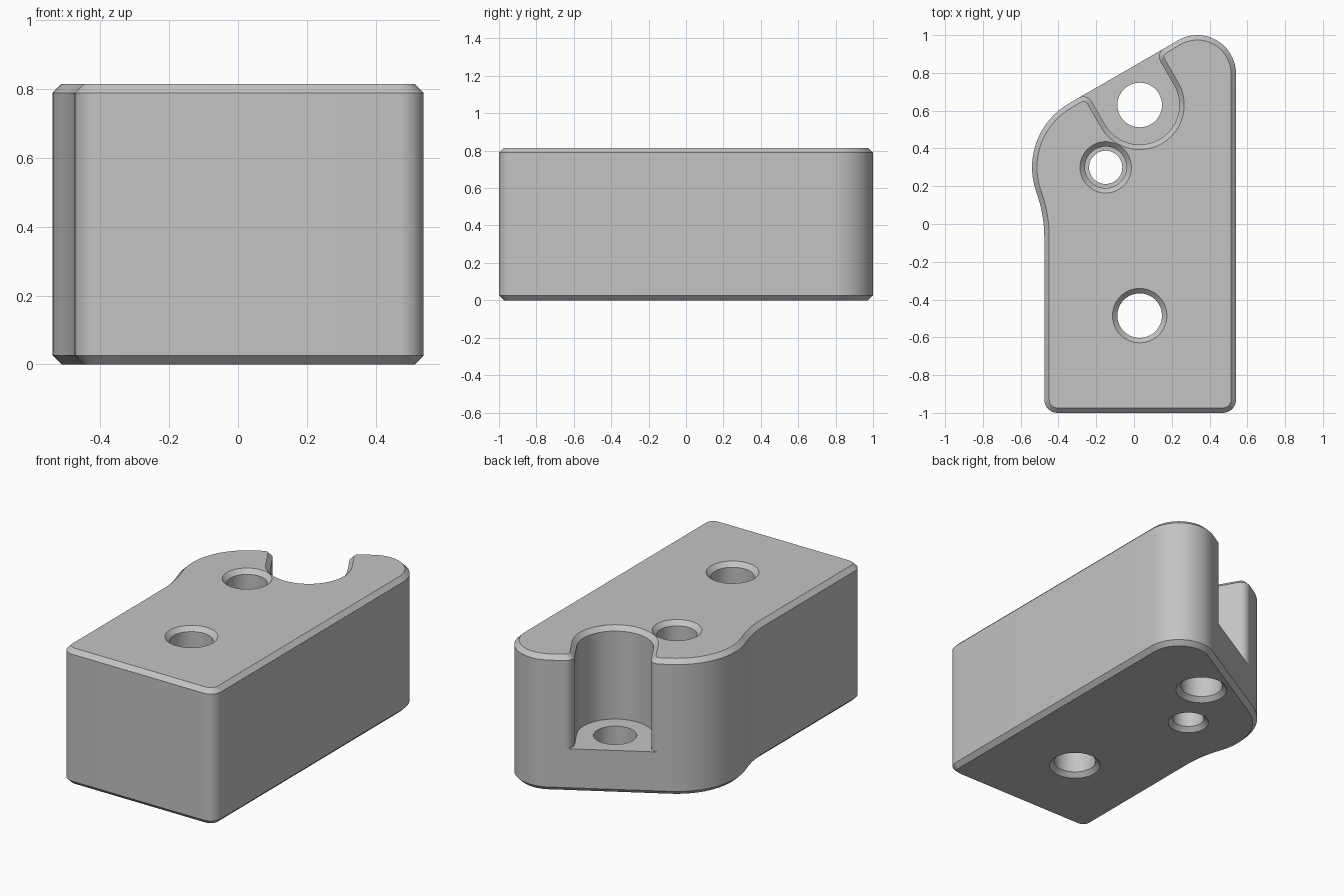
import bpy
import bmesh
from math import sin, cos, radians, pi
from mathutils import Vector

cube = bpy.data.objects.get("Cube")
if cube:
    bpy.data.objects.remove(cube, do_unlink=True)

HEIGHT, CHAMFER, FLOOR = 0.815, 0.026, 0.26
SLANT = radians(30)   # direction of the slanted back edge
EDGE = 0.725          # distance of that edge from the origin

grey = bpy.data.materials.new("plain grey")
grey.use_nodes = True
grey.diffuse_color = (0.55, 0.55, 0.55, 1)
grey.node_tree.nodes["Principled BSDF"].inputs["Base Color"].default_value = grey.diffuse_color


def arc(centre, radius, start, end, step=5):
    n = max(2, round(abs(end - start) / step))
    angles = [radians(start + (end - start) * i / n) for i in range(n + 1)]
    return [Vector((centre[0] + radius * cos(a), centre[1] + radius * sin(a))) for a in angles]


def on_slant(along, out):
    return (along * cos(SLANT) - out * sin(SLANT), along * sin(SLANT) + out * cos(SLANT))


def inset(points, amount):
    """Move a counter-clockwise outline inwards with mitred corners."""
    result = []
    for i, p in enumerate(points):
        d1 = (p - points[i - 1]).normalized()
        d2 = (points[(i + 1) % len(points)] - p).normalized()
        n1, n2 = Vector((-d1.y, d1.x)), Vector((-d2.y, d2.x))
        result.append(p + (n1 + n2) * amount / (1 + n1.dot(n2)))
    return result


def make_object(name, bm):
    bmesh.ops.recalc_face_normals(bm, faces=bm.faces)
    mesh = bpy.data.meshes.new(name)
    bm.to_mesh(mesh)
    bm.free()
    mesh.materials.append(grey)
    obj = bpy.data.objects.new(name, mesh)
    bpy.context.collection.objects.link(obj)
    return obj


def bridge(bm, low, high):
    for i in range(len(low)):
        j = (i + 1) % len(low)
        bm.faces.new((low[i], low[j], high[j], high[i]))


# Outer outline, split where the back pocket opens
left_side = arc((-0.15, 0.3), 0.39, 120, 200) + arc((-1.165, -0.07), 0.69, 20, 0, 2)[1:]
front = arc((-0.405, -0.93), 0.07, 180, 270, 10) + arc((0.47, -0.93), 0.07, 270, 360, 10)
outer = left_side + front + arc((0.335, 0.795), 0.205, 0, 120)

# Pocket outline: rounded mouth, straight walls, round end
middle, reach, lip = 0.341, 0.21, 0.05
pocket = (arc(on_slant(middle + reach + lip, EDGE - lip), lip, 120, 210, 10)
          + arc(on_slant(middle, 0.531), reach, 30, -150)
          + arc(on_slant(middle - reach - lip, EDGE - lip), lip, 30, 120, 10))
full = outer + [pocket[0], pocket[-1]]
notched = outer + pocket

# Block body with chamfered rims and the pocket floor
bm = bmesh.new()


def ring(points, z):
    return [bm.verts.new((p.x, p.y, z)) for p in points]


bottom = ring(inset(full, CHAMFER), 0)
low = ring(full, CHAMFER)
floor_ring = ring(notched, FLOOR)
high = ring(notched, HEIGHT - CHAMFER)
top = ring(inset(notched, CHAMFER), HEIGHT)
n = len(outer)
bm.faces.new(bottom)
bridge(bm, bottom, low)
bridge(bm, low, floor_ring[:n + 1] + [floor_ring[-1]])
bm.faces.new(floor_ring[n:])
bridge(bm, floor_ring, high)
bridge(bm, high, top)
bm.faces.new(top)
body = make_object("block_body", bm)


def drill(name, x, y, profile, sides=64):
    """Cut a turned hole shape, given as (radius, height) pairs, from the body."""
    cut = bmesh.new()
    rings = [[cut.verts.new((x + r * cos(2 * pi * i / sides), y + r * sin(2 * pi * i / sides), z))
              for i in range(sides)] for r, z in profile]
    for a, b in zip(rings, rings[1:]):
        bridge(cut, a, b)
    cut.faces.new(rings[0])
    cut.faces.new(rings[-1])
    cutter = make_object(name, cut)
    cutter.hide_render = True
    mod = body.modifiers.new(name, 'BOOLEAN')
    mod.operation = 'DIFFERENCE'
    mod.solver = 'EXACT'
    mod.object = cutter
    bpy.ops.object.modifier_apply(modifier=name)
    bpy.data.objects.remove(cutter, do_unlink=True)


def rim_below(r):
    return [(r + 2 * CHAMFER, -CHAMFER), (r, CHAMFER)]


def rim_above(r):
    return [(r, HEIGHT - CHAMFER), (r + 2 * CHAMFER, HEIGHT + CHAMFER)]


bpy.ops.object.select_all(action='DESELECT')
body.select_set(True)
bpy.context.view_layer.objects.active = body

# Front hole, stepped middle hole and pocket hole
wide, narrow, step = 0.118, 0.088, 0.11
drill("front_hole", 0.03, -0.485, rim_below(wide) + rim_above(wide))
drill("middle_hole", -0.15, 0.3, rim_below(narrow) + [(narrow, FLOOR), (step, FLOOR)] + rim_above(step))
drill("pocket_hole", 0.03, 0.63, rim_below(wide) + [(wide, FLOOR + 0.1)])

bpy.ops.object.shade_smooth_by_angle(angle=radians(30))
